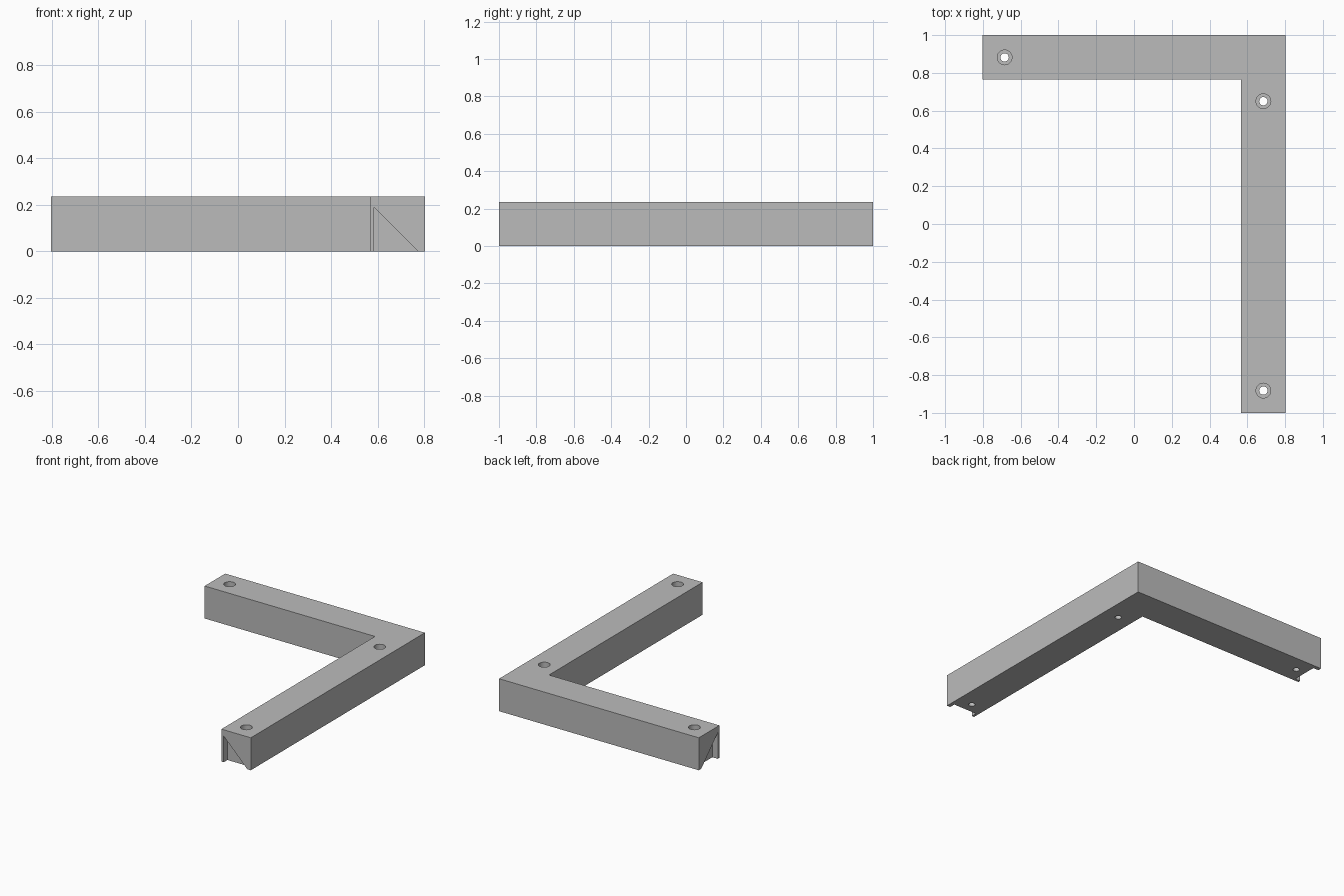
import bpy
import bmesh
from mathutils import Vector

cube = bpy.data.objects.get("Cube")
if cube:
    bpy.data.objects.remove(cube, do_unlink=True)

X, Y = 0.803, 1.0            # half extents
WIDTH = HEIGHT = 0.236       # square bar section
POCKET_DEPTH = 0.043

grey = bpy.data.materials.new("plain grey")
grey.use_nodes = True
colour = (0.5, 0.5, 0.5, 1)
grey.diffuse_color = colour
grey.node_tree.nodes["Principled BSDF"].inputs["Base Color"].default_value = colour


def prism(name, outline, direction):
    """Extrude a closed outline along a direction."""
    bm = bmesh.new()
    face = bm.faces.new([bm.verts.new(p) for p in outline])
    extruded = bmesh.ops.extrude_face_region(bm, geom=[face])["geom"]
    verts = [v for v in extruded if isinstance(v, bmesh.types.BMVert)]
    bmesh.ops.translate(bm, verts=verts, vec=Vector(direction))
    bmesh.ops.recalc_face_normals(bm, faces=bm.faces)
    mesh = bpy.data.meshes.new(name)
    bm.to_mesh(mesh)
    bm.free()
    mesh.materials.append(grey)
    obj = bpy.data.objects.new(name, mesh)
    bpy.context.collection.objects.link(obj)
    return obj


def cylinder(name, x, y, radius, bottom, top):
    bpy.ops.mesh.primitive_cylinder_add(
        vertices=32, radius=radius, depth=top - bottom,
        location=(x, y, (bottom + top) / 2))
    obj = bpy.context.object
    obj.name = name
    obj.data.materials.append(grey)
    return obj


def cut(target, cutter):
    """Subtract the cutter, then discard it."""
    cutter.hide_render = True
    mod = target.modifiers.new("cut", 'BOOLEAN')
    mod.operation = 'DIFFERENCE'
    mod.solver = 'EXACT'
    mod.object = cutter
    bpy.ops.object.select_all(action='DESELECT')
    bpy.context.view_layer.objects.active = target
    target.select_set(True)
    bpy.ops.object.modifier_apply(modifier=mod.name)
    bpy.data.objects.remove(cutter, do_unlink=True)


# L-shaped bar
corner = [(-X, Y), (-X, Y - WIDTH), (X - WIDTH, Y - WIDTH),
          (X - WIDTH, -Y), (X, -Y), (X, Y)]
bar = prism("corner_bar", [(x, y, 0) for x, y in corner], (0, 0, HEIGHT))

# Triangular pockets in both ends, open at the bottom; distance is from the outer side
LAP = 0.05
triangle = [(0.218, -LAP), (0.218, 0.19), (0.028 - LAP, -LAP)]
cut(bar, prism("front_pocket_cutter",
               [(X - d, -Y - LAP, z) for d, z in triangle],
               (0, LAP + POCKET_DEPTH, 0)))
cut(bar, prism("side_pocket_cutter",
               [(-X - LAP, Y - d, z) for d, z in triangle],
               (LAP + POCKET_DEPTH, 0, 0)))

# Counterbored screw holes
mid = WIDTH / 2
for x, y in [(X - mid, -Y + mid), (X - mid, 0.65), (-X + mid, Y - mid)]:
    cut(bar, cylinder("hole_cutter", x, y, 0.022, -LAP, HEIGHT + LAP))
    cut(bar, cylinder("counterbore_cutter", x, y, 0.039, 0.12, HEIGHT + LAP))

bpy.ops.object.select_all(action='DESELECT')
bpy.context.view_layer.objects.active = bar
bar.select_set(True)
bpy.ops.object.shade_smooth_by_angle()
